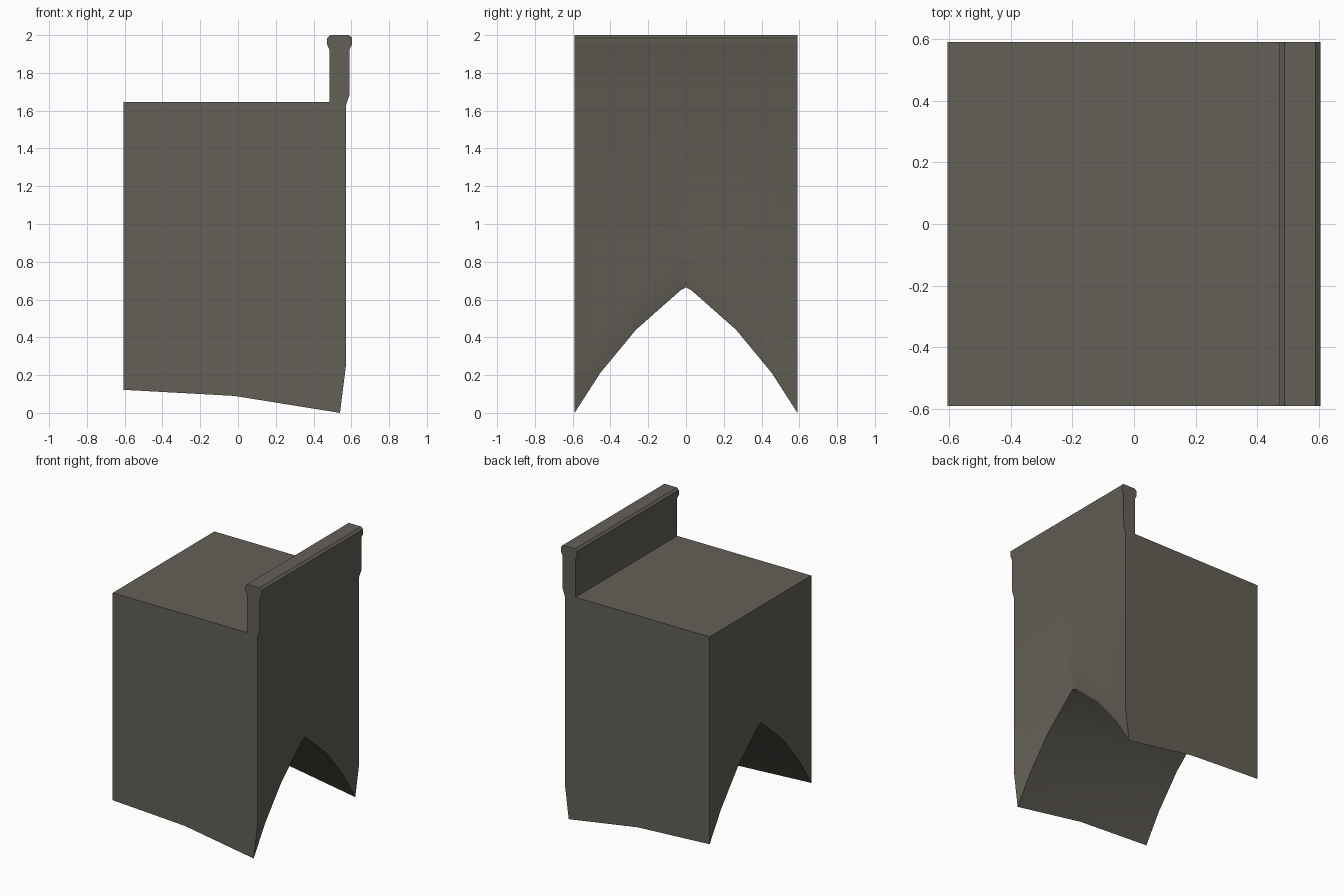
import bpy, bmesh, math

if "Cube" in bpy.data.objects:
    bpy.data.objects.remove(bpy.data.objects["Cube"])

stone = bpy.data.materials.new("dark_grey_stone")
stone.diffuse_color = (0.127, 0.117, 0.095, 1)
stone.use_nodes = True
stone.node_tree.nodes["Principled BSDF"].inputs["Base Color"].default_value = stone.diffuse_color

# half of the pointed arch: y, inner rim height, outer bevel height
HALF = [(0.59, 0.0, 0.255), (0.455, 0.21, 0.43), (0.265, 0.44, 0.62), (0.03, 0.648, 0.808)]
STATIONS = [(-y, b, o) for y, b, o in HALF] + [(0, 0.665, 0.828)] + HALF[::-1]


def section(b, o):
    """Outline in x, z: arch underside, walkway, capped parapet, outer wall."""
    return [(0.54, b), (-0.02, b + 0.09), (-0.605, b + 0.122),
            (-0.605, 1.645), (0.485, 1.645),
            (0.485, 1.92), (0.472, 1.95), (0.472, 1.985), (0.487, 2.0),
            (0.588, 2.0), (0.604, 1.985), (0.604, 1.95), (0.589, 1.92),
            (0.589, 1.68), (0.572, 1.63), (0.572, o)]


# wall segment: loft the outline along y, then cap both ends
bm = bmesh.new()
rings = [[bm.verts.new((x, y, z)) for x, z in section(b, o)] for y, b, o in STATIONS]
n = len(rings[0])
for r0, r1 in zip(rings, rings[1:]):
    for i in range(n):
        j = (i + 1) % n
        face = bm.faces.new((r0[i], r0[j], r1[j], r1[i]))
        face.smooth = i < 2          # smooth arch underside
bm.faces.new(rings[0])
bm.faces.new(rings[-1][::-1])
bmesh.ops.recalc_face_normals(bm, faces=bm.faces)

mesh = bpy.data.meshes.new("arched_wall_segment")
bm.to_mesh(mesh)
bm.free()
mesh.materials.append(stone)
mesh.set_sharp_from_angle(angle=math.radians(42))
wall = bpy.data.objects.new("arched_wall_segment", mesh)
bpy.context.collection.objects.link(wall)
